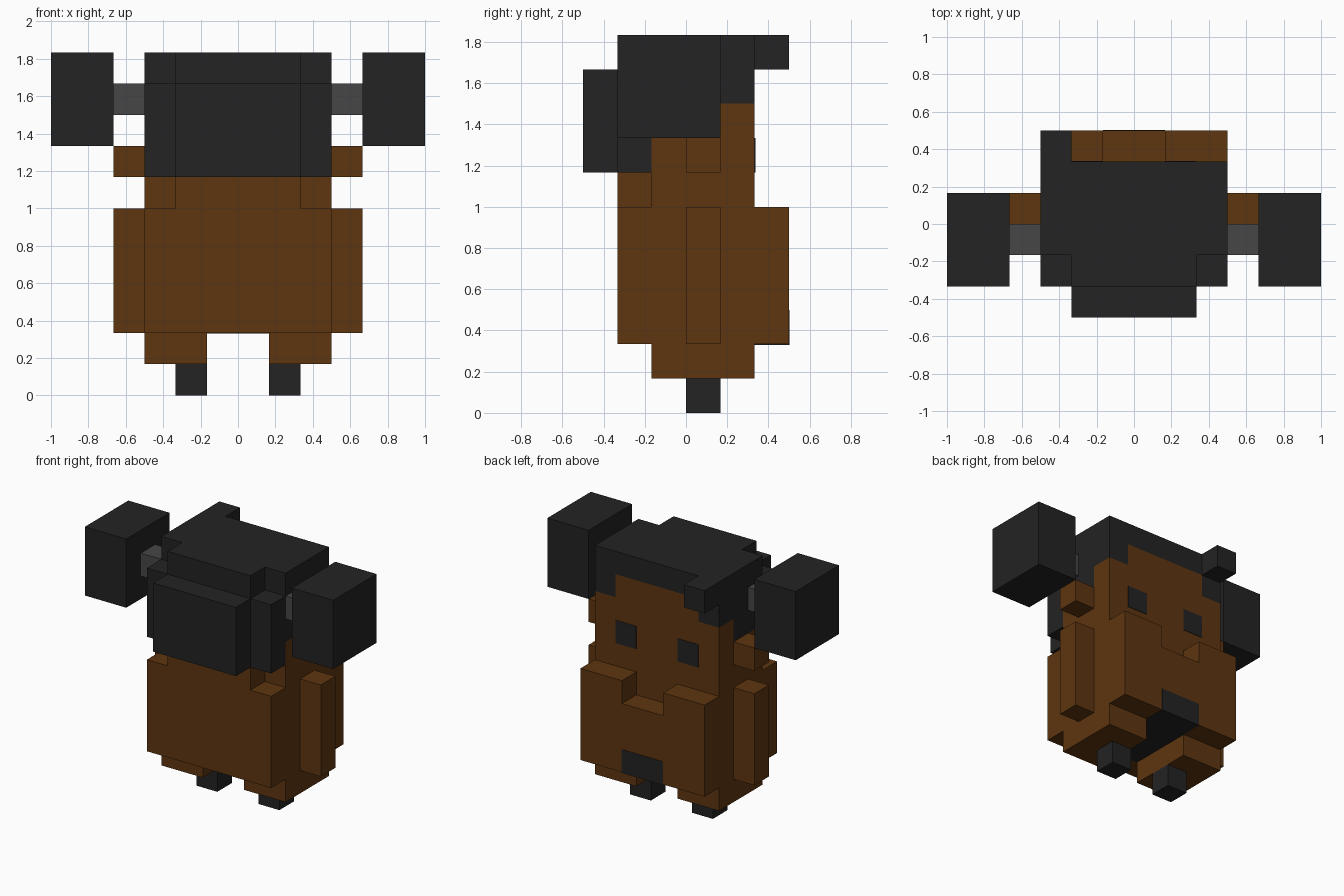
import bpy
import bmesh
from mathutils import Vector

U = 1 / 6  # size of one block

default = bpy.data.objects.get("Cube")
if default:
    bpy.data.objects.remove(default, do_unlink=True)


def make_material(name, rgb):
    mat = bpy.data.materials.new(name)
    mat.use_nodes = True
    color = (*rgb, 1)
    mat.diffuse_color = color
    mat.node_tree.nodes["Principled BSDF"].inputs["Base Color"].default_value = color
    return mat


brown = make_material("brown", (0.112, 0.036, 0.005))
black = make_material("soft black", (0.0168, 0.0168, 0.0168))
grey = make_material("dark grey", (0.061, 0.061, 0.061))


def blocks(name, mat, *boxes):
    """One object from boxes given as (x range, y range, z range) in blocks."""
    bm = bmesh.new()
    for ranges in boxes:
        lo = Vector([r[0] for r in ranges])
        hi = Vector([r[1] for r in ranges])
        verts = bmesh.ops.create_cube(bm, size=1)["verts"]
        for v in verts:
            v.co = ((lo + hi) / 2 + v.co * (hi - lo)) * U
    mesh = bpy.data.meshes.new(name)
    bm.to_mesh(mesh)
    bm.free()
    mesh.materials.append(mat)
    obj = bpy.data.objects.new(name, mesh)
    bpy.context.collection.objects.link(obj)
    return obj


def pair(name, mat, x, y, z):
    """The same box on the left (+x) and on the right (-x)."""
    blocks("left_" + name, mat, (x, y, z))
    blocks("right_" + name, mat, ((-x[1], -x[0]), y, z))


wide, middle, narrow = (-3, 3), (-2, 2), (-1, 1)
skin = 0.02  # thickness of painted plates, in blocks

# Body with a notch at the top of the chest
blocks("torso", brown, (wide, (-2, 2), (2, 6)))
blocks("belly", brown, (wide, (2, 3), (2, 5)))
pair("chest", brown, (1, 3), (2, 3), (5, 6))
pair("arm", brown, (3, 4), (0, 1), (2, 6))
pair("leg", brown, (1, 3), (-1, 2), (1, 2))
pair("foot", black, (1, 2), (0, 1), (0, 1))

# Dark patch on the belly and between the legs
blocks("belly_patch", black,
       (narrow, (3, 3 + skin), (2, 3)),
       (narrow, (-1, 3 + skin), (2 - skin, 2)))

# Head
blocks("head", brown,
       (wide, (-1, 2), (6, 8)),
       (wide, (1, 2), (8, 9)),
       (middle, (1, 2), (9, 10)))
blocks("nape", brown, (middle, (-2, -1), (6, 7)))
pair("ear", brown, (3, 4), (0, 1), (7, 8))
pair("eye", black, (1, 2), (2, 2 + skin), (7, 8))

# Hair
blocks("hair_crown", black,
       (wide, (-1, 1), (8, 11)),
       (wide, (1, 2), (10, 11)))
blocks("hair_back", black,
       (wide, (-2, -1), (7, 10)),
       (middle, (-2, -1), (10, 11)),
       (middle, (-3, -2), (7, 10)))
blocks("hair_tuft", black, ((-3, -2), (2, 3), (10, 11)))
pair("hair_temple", black, (2, 3), (1, 2), (9, 10))

# Side buns with their ties
pair("hair_tie", grey, (3, 4), (-1, 0), (9, 10))
pair("hair_bun", black, (4, 6), (-2, 1), (8, 11))
